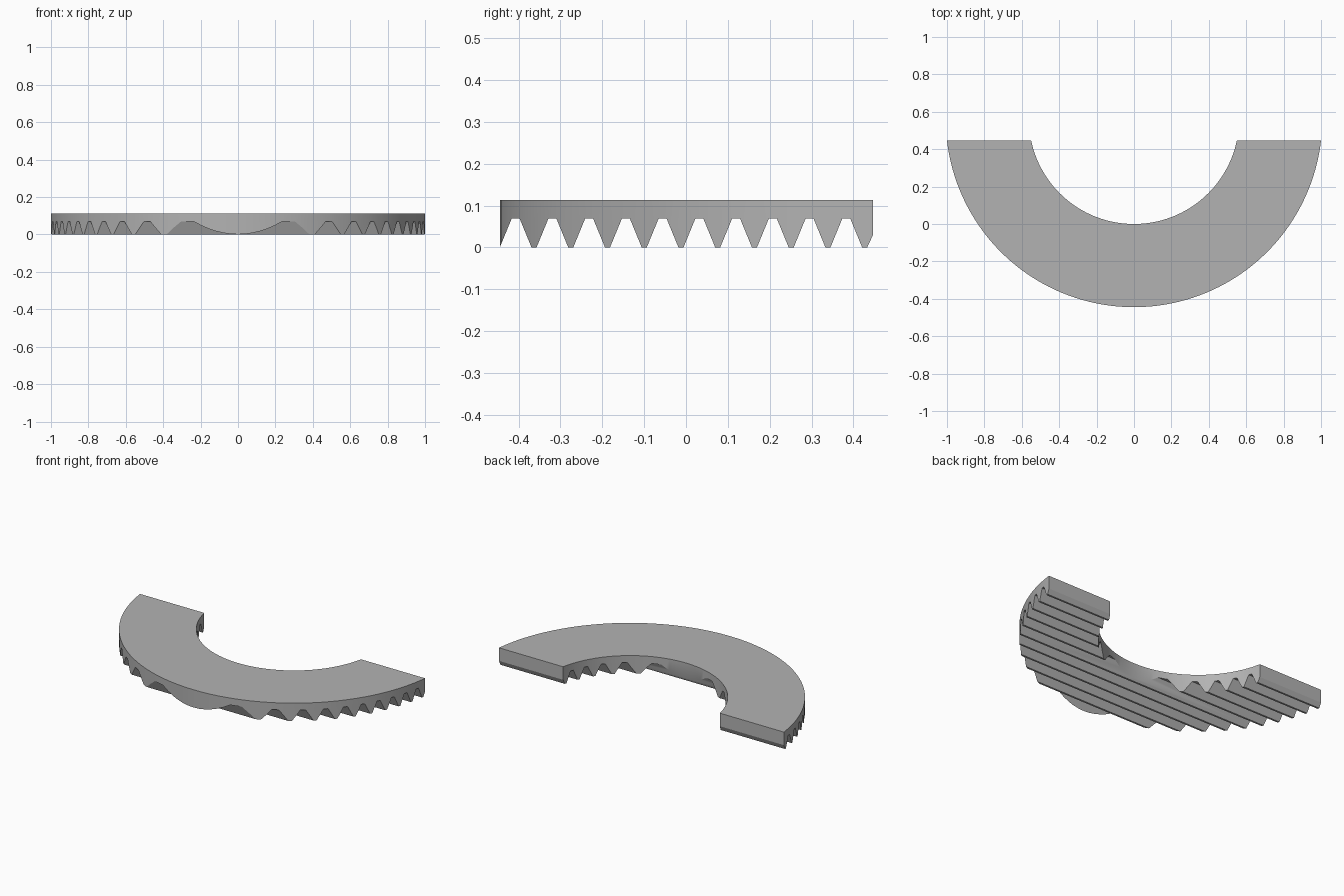
import bpy
import bmesh
from math import pi, radians
from mathutils import Matrix

CENTRE_Y = 0.562
OUTER, INNER = 1.0067, 0.562
TOP, ROOT = 0.113, 0.069
BACK = 0.447
PITCH = 0.0878
FIRST_TIP = -0.451
TIP, GAP = 0.006, 0.0095      # half widths of tooth tip and groove root

default = bpy.data.objects.get("Cube")
if default:
    bpy.data.objects.remove(default)

grey = bpy.data.materials.new("plain_grey")
grey.use_nodes = True
colour = (0.45, 0.45, 0.45, 1)
grey.diffuse_color = colour
grey.node_tree.nodes["Principled BSDF"].inputs["Base Color"].default_value = colour


def add_object(name, bm):
    bmesh.ops.recalc_face_normals(bm, faces=bm.faces)
    mesh = bpy.data.meshes.new(name)
    bm.to_mesh(mesh)
    bm.free()
    mesh.materials.append(grey)
    obj = bpy.data.objects.new(name, mesh)
    bpy.context.collection.objects.link(obj)
    return obj


# Ring: a rectangle section spun about the vertical axis, taller than needed
bm = bmesh.new()
section = [bm.verts.new((0, -r, z)) for r, z in
           ((INNER, -0.1), (OUTER, -0.1), (OUTER, 0.3), (INNER, 0.3))]
edges = [bm.edges.new((section[i], section[(i + 1) % 4])) for i in range(4)]
bmesh.ops.spin(bm, geom=section + edges, cent=(0, 0, 0), axis=(0, 0, 1),
               angle=2 * pi, steps=160, use_merge=True)
bmesh.ops.remove_doubles(bm, verts=bm.verts, dist=0.0001)
bmesh.ops.transform(bm, matrix=Matrix.Translation((0, CENTRE_Y, 0)), verts=bm.verts)
ring = add_object("toothed_half_ring", bm)

# Rack: straight teeth profile extruded sideways, ending at the flat back
profile = [(FIRST_TIP - TIP, TOP), (FIRST_TIP - TIP, 0)]
for i in range(10):
    tip = FIRST_TIP + i * PITCH
    root = tip + PITCH / 2
    profile += [(tip + TIP, 0), (root - GAP, ROOT),
                (root + GAP, ROOT), (tip + PITCH - TIP, 0)]
profile += [(FIRST_TIP + 10 * PITCH + TIP, 0), (BACK, 0.03), (BACK, TOP)]
bm = bmesh.new()
face = bm.faces.new([bm.verts.new((-1.2, y, z)) for y, z in profile])
side = bmesh.ops.extrude_face_region(bm, geom=[face])
moved = [v for v in side["geom"] if isinstance(v, bmesh.types.BMVert)]
bmesh.ops.translate(bm, vec=(2.4, 0, 0), verts=moved)
rack = add_object("rack_cutter", bm)
rack.hide_render = True

# Keep only the part of the ring inside the rack
cut = ring.modifiers.new("teeth", "BOOLEAN")
cut.operation = "INTERSECT"
cut.solver = "EXACT"
cut.object = rack
bpy.ops.object.select_all(action="DESELECT")
bpy.context.view_layer.objects.active = ring
ring.select_set(True)
bpy.ops.object.modifier_apply(modifier=cut.name)
bpy.data.objects.remove(rack)
bpy.ops.object.shade_smooth_by_angle(angle=radians(25))
